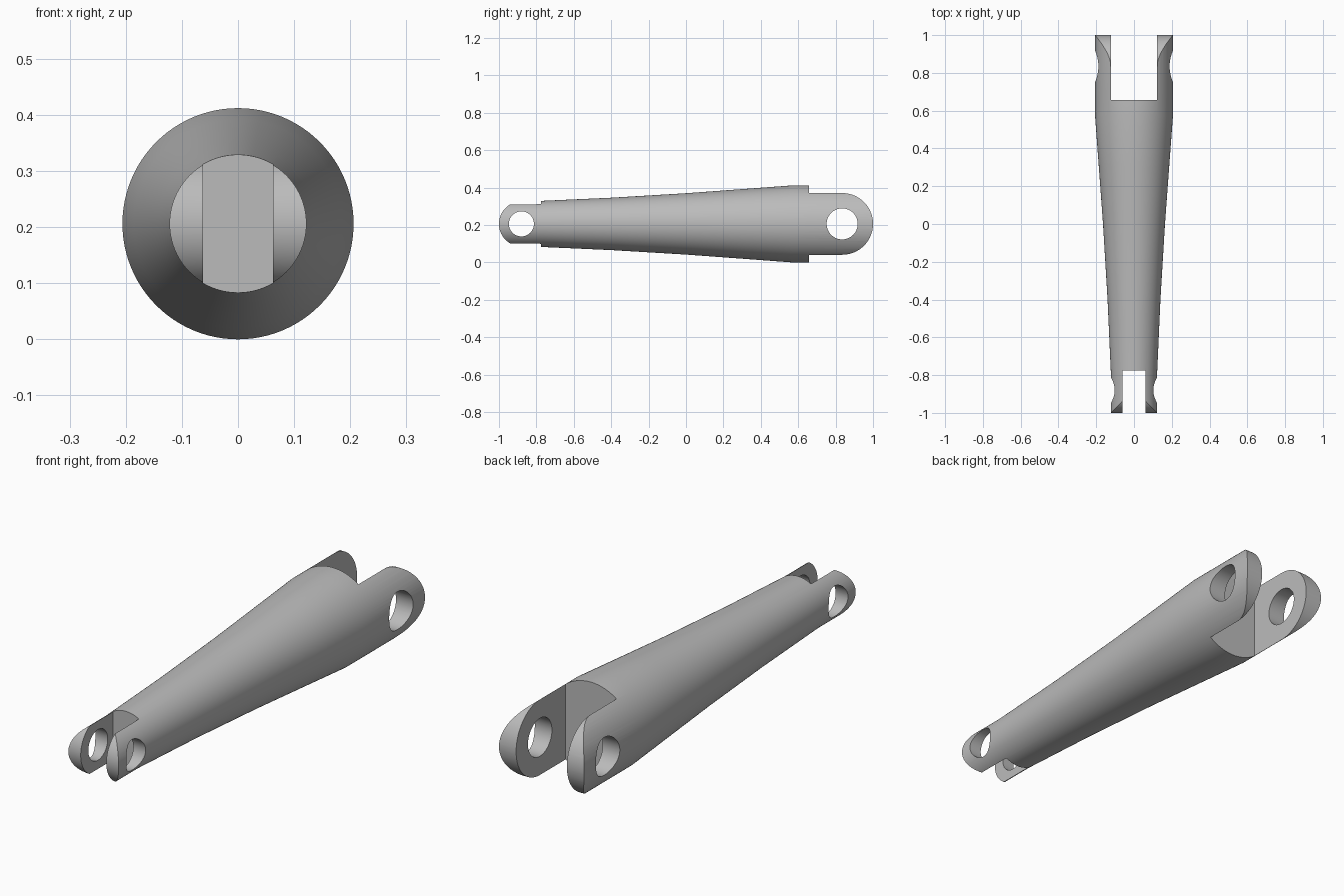
import bpy, bmesh, math
from mathutils import Vector, Matrix

if "Cube" in bpy.data.objects:
    bpy.data.objects.remove(bpy.data.objects["Cube"], do_unlink=True)

AXIS_Z = 0.206
FRONT_PIN, BACK_PIN = -0.88, 0.835


def finish(bm, name):
    bmesh.ops.recalc_face_normals(bm, faces=bm.faces)
    mesh = bpy.data.meshes.new(name)
    bm.to_mesh(mesh)
    bm.free()
    obj = bpy.data.objects.new(name, mesh)
    bpy.context.collection.objects.link(obj)
    return obj


def lathe(name, profile, sides=96):
    """Turn (y, radius) rings around the long axis."""
    bm = bmesh.new()
    rings = []
    for y, r in profile:
        angles = [math.tau * i / sides for i in range(sides)]
        rings.append([bm.verts.new((r * math.cos(a), y, AXIS_Z + r * math.sin(a))) for a in angles])
    for a, b in zip(rings, rings[1:]):
        for i in range(sides):
            j = (i + 1) % sides
            bm.faces.new((a[i], a[j], b[j], b[i]))
    bm.faces.new(rings[0])
    bm.faces.new(rings[-1])
    return finish(bm, name)


def side_prism(name, outline, half_width):
    """Extrude a (y, z) outline across x."""
    bm = bmesh.new()
    face = bm.faces.new([bm.verts.new((-half_width, y, AXIS_Z + z)) for y, z in outline])
    new = bmesh.ops.extrude_face_region(bm, geom=[face])["geom"]
    verts = [v for v in new if isinstance(v, bmesh.types.BMVert)]
    bmesh.ops.translate(bm, verts=verts, vec=Vector((2 * half_width, 0, 0)))
    return finish(bm, name)


def arc(center, radius, start, end, steps=48):
    angles = [start + (end - start) * i / steps for i in range(steps + 1)]
    return [(center + radius * math.cos(a), radius * math.sin(a)) for a in angles]


def box(y0, y1):
    return [(y0, -0.4), (y1, -0.4), (y1, 0.4), (y0, 0.4)]


def carve(target, cutter, operation):
    mod = target.modifiers.new(cutter.name, 'BOOLEAN')
    mod.object, mod.operation, mod.solver = cutter, operation, 'EXACT'
    bpy.context.view_layer.objects.active = target
    bpy.ops.object.modifier_apply(modifier=mod.name)
    bpy.data.objects.remove(cutter, do_unlink=True)


# Tapered round link body
body = lathe("link_rod", [(-1.05, 0.122), (-0.8, 0.122), (-0.4, 0.14), (0, 0.164),
                          (0.3, 0.186), (0.57, 0.206), (1.05, 0.206)])

# Rounded fork ends
half = math.pi / 2
outline = (arc(BACK_PIN, 0.165, -half, half) + [(0.8, 0.4), (-0.83, 0.4)]
           + arc(FRONT_PIN, 0.12, half, 3 * half) + [(-0.83, -0.4), (0.8, -0.4)])
carve(body, side_prism("end_rounding", outline, 0.4), 'INTERSECT')

# Fork slots
carve(body, side_prism("front_slot", box(-1.2, -0.775), 0.062), 'DIFFERENCE')
carve(body, side_prism("back_slot", box(0.657, 1.2), 0.123), 'DIFFERENCE')

# Pin holes
for name, center, radius in (("front_hole", FRONT_PIN, 0.067), ("back_hole", BACK_PIN, 0.083)):
    carve(body, side_prism(name, arc(center, radius, 0, math.tau, 64)[:-1], 0.4), 'DIFFERENCE')

# Plain grey metal
grey = bpy.data.materials.new("grey_metal")
grey.use_nodes = True
color = (0.5, 0.5, 0.5, 1)
grey.diffuse_color = color
grey.node_tree.nodes["Principled BSDF"].inputs["Base Color"].default_value = color
body.data.materials.clear()
body.data.materials.append(grey)
for poly in body.data.polygons:
    poly.material_index = 0

bpy.ops.object.select_all(action='DESELECT')
body.select_set(True)
bpy.context.view_layer.objects.active = body
bpy.ops.object.shade_smooth_by_angle(angle=math.radians(30))
